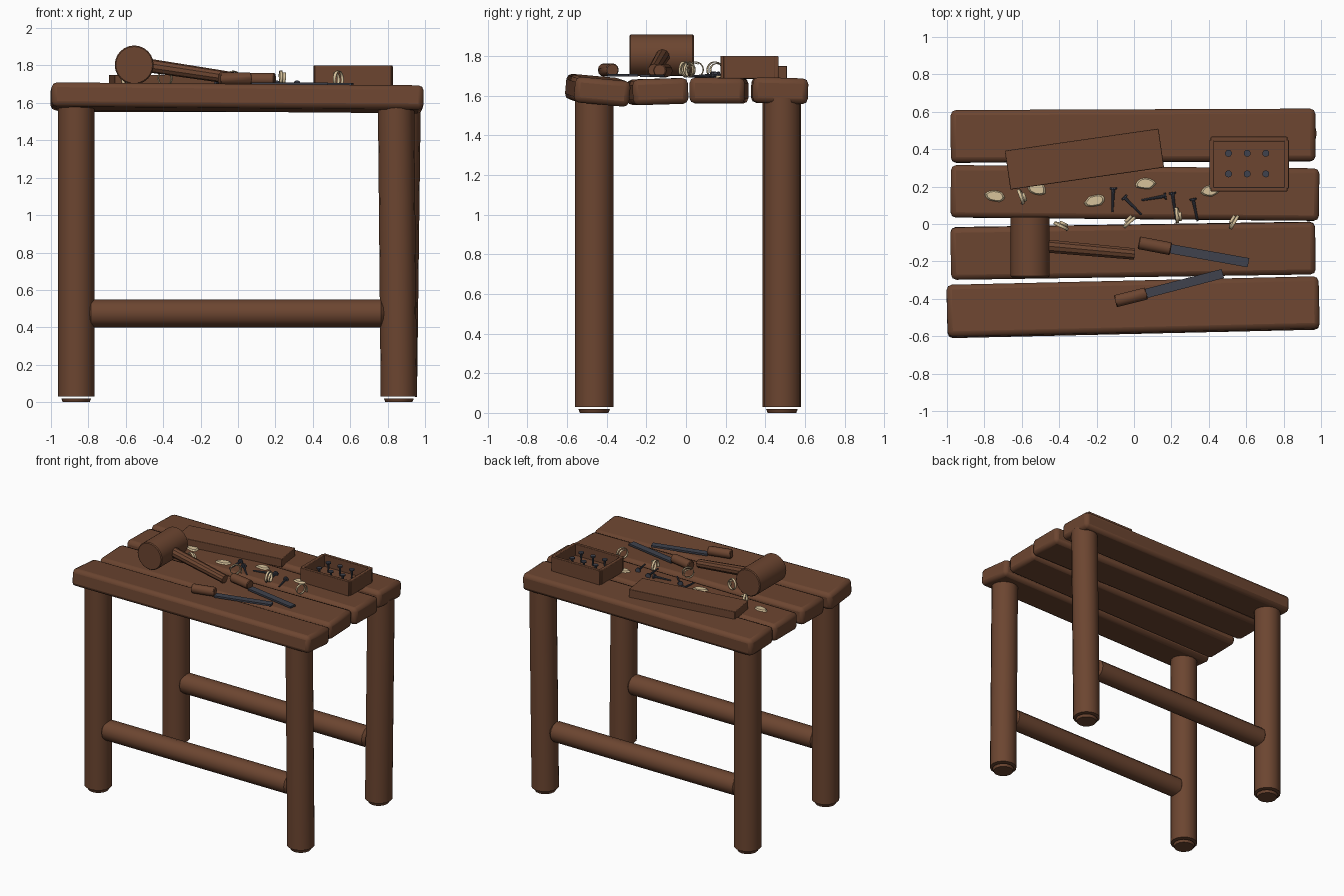
import bpy, bmesh, math, random
from mathutils import Vector

random.seed(4)
cube = bpy.data.objects.get("Cube")
if cube:
    bpy.data.objects.remove(cube, do_unlink=True)


def material(name, r, g, b):
    m = bpy.data.materials.new(name)
    m.use_nodes = True
    m.diffuse_color = (r, g, b, 1)
    bsdf = next(n for n in m.node_tree.nodes if n.type == 'BSDF_PRINCIPLED')
    bsdf.inputs["Base Color"].default_value = (r, g, b, 1)
    return m


WOOD = material("brown wood", 0.15, 0.06, 0.03)
STEEL = material("dark steel", 0.05, 0.055, 0.075)
SHAVING = material("pale shavings", 0.68, 0.54, 0.33)


def finish(ob, name, mat, bevel=0, segments=2):
    ob.name = ob.data.name = name
    ob.data.materials.append(mat)
    if bevel:
        mod = ob.modifiers.new("rounded edges", 'BEVEL')
        mod.width, mod.segments, mod.limit_method = bevel, segments, 'ANGLE'
    bpy.ops.object.select_all(action='DESELECT')
    ob.select_set(True)
    bpy.context.view_layer.objects.active = ob
    bpy.ops.object.shade_smooth_by_angle(angle=math.radians(35))
    return ob


def box(name, loc, size, mat=WOOD, rot=(0, 0, 0), bevel=0.0):
    bpy.ops.mesh.primitive_cube_add(size=1, location=loc, rotation=rot)
    ob = bpy.context.object
    ob.scale = size
    bpy.ops.object.transform_apply(location=False, rotation=False, scale=True)
    return finish(ob, name, mat, bevel)


def rod(name, start, end, r1, r2, mat=WOOD, sides=16, bevel=0.0):
    a, b = Vector(start), Vector(end)
    bpy.ops.mesh.primitive_cone_add(vertices=sides, radius1=r1, radius2=r2,
                                    depth=(b - a).length, location=(a + b) / 2)
    ob = bpy.context.object
    ob.rotation_euler = (b - a).to_track_quat('Z', 'Y').to_euler()
    return finish(ob, name, mat, bevel, 1)


def mesh_object(name, bm, loc, turn, mat):
    me = bpy.data.meshes.new(name)
    bm.to_mesh(me)
    bm.free()
    ob = bpy.data.objects.new(name, me)
    bpy.context.collection.objects.link(ob)
    ob.location, ob.rotation_euler.z = loc, turn
    return finish(ob, name, mat)


# Four uneven top planks: centre x, y, z, length, tilt about x, turn about z
planks = [(-0.005, -0.445, 1.627, 1.99, -0.09, 0.023),
          (-0.005, -0.143, 1.62, 1.95, 0.03, 0.015),
          (0.005, 0.166, 1.625, 1.97, -0.01, -0.009),
          (-0.005, 0.472, 1.625, 1.95, -0.03, 0.004)]
for i, (x, y, z, length, tilt, turn) in enumerate(planks):
    box(f"top_plank_{i + 1}", (x, y, z), (length, 0.28, 0.13),
        rot=(tilt, 0.008 if i == 0 else 0, turn), bevel=0.028)

# Legs with separate feet, and a rail along each long side
for side, y in (("front", -0.463), ("back", 0.484)):
    for hand, x, lean in (("right", -0.865, 0), ("left", 0.86, -0.015 if y < 0 else 0.02)):
        rod(f"{side}_{hand}_leg", (x, y, 0.03), (x + lean, y, 1.59), 0.097, 0.097)
        rod(f"{side}_{hand}_foot", (x, y, 0), (x, y, 0.02), 0.072, 0.08)
    rod(f"{side}_rail", (-0.81, y, 0.475), (0.79, y, 0.475), 0.075, 0.075,
        sides=12, bevel=0.025)

# Mallet
rod("mallet_head", (-0.555, -0.285, 1.803), (-0.555, 0.04, 1.803), 0.104, 0.104,
    sides=24, bevel=0.006)
rod("mallet_handle", (-0.5, -0.115, 1.803), (0, -0.16, 1.728), 0.037, 0.032, sides=10)

# Chisels: handle centre line, then blade tip
for i, (start, neck, tip, z) in enumerate([
        ((0.025, -0.1), (0.198, -0.133), (0.612, -0.207), 1.7),
        ((-0.1, -0.413), (0.067, -0.371), (0.475, -0.265), 1.703)]):
    rod(f"chisel_handle_{i + 1}", (*start, z + 0.026), (*neck, z + 0.026),
        0.034, 0.034, sides=12, bevel=0.005)
    a, b = Vector(neck), Vector(tip)
    d = b - a
    box(f"chisel_blade_{i + 1}", (*((a + b) / 2), z), (d.length, 0.05, 0.014),
        STEEL, (0, 0, math.atan2(d.y, d.x)))

# Loose board
box("loose_board", (-0.265, 0.347, 1.717), (0.83, 0.21, 0.066),
    rot=(0, 0, 0.143), bevel=0.004)

# Open nail box
box("nail_box_floor", (0.615, 0.32, 1.7), (0.4, 0.27, 0.025))
for s, side in ((-1, "near"), (1, "far")):
    box(f"nail_box_{side}_wall", (0.615, 0.32 + s * 0.134, 1.743),
        (0.41, 0.025, 0.113), bevel=0.004)
    box(f"nail_box_{side}_end", (0.615 + s * 0.2, 0.32, 1.743),
        (0.025, 0.26, 0.113), bevel=0.004)


def nail(name, head, point):
    h, p = Vector(head), Vector(point)
    d = (p - h).normalized()
    rod(name + "_shaft", h, p, 0.009, 0.005, STEEL, 8)
    rod(name + "_head", h, h + d * 0.01, 0.019, 0.019, STEEL, 10)


for i in range(6):
    x, y = 0.505 + 0.1 * (i % 3), 0.268 + 0.11 * (i // 3)
    nail(f"boxed_nail_{i + 1}", (x, y, 1.79), (x, y, 1.705))

# Nails lying on the top
for i, (hx, hy, px, py) in enumerate([
        (-0.11, 0.195, -0.115, 0.065), (-0.055, 0.145, 0.04, 0.05),
        (0.172, 0.15, 0.04, 0.127), (0.205, 0.17, 0.225, 0.02),
        (0.315, 0.137, 0.34, 0.015)]):
    nail(f"loose_nail_{i + 1}", (hx, hy, 1.702), (px, py, 1.696))

# Flat wood chips with ragged outlines
for i, (x, y) in enumerate([(-0.74, 0.15), (-0.52, 0.19), (-0.21, 0.125),
                            (0.06, 0.215), (0.41, 0.18)]):
    bm = bmesh.new()
    ring = []
    for k in range(12):
        a, r = math.tau * k / 12, random.uniform(0.85, 1.1)
        ring.append(bm.verts.new((0.055 * r * math.cos(a), 0.032 * r * math.sin(a), 0)))
    face = bm.faces.new(ring)
    top = bmesh.ops.extrude_face_region(bm, geom=[face])["geom"]
    for v in top:
        if isinstance(v, bmesh.types.BMVert):
            v.co = (v.co.x * 0.8, v.co.y * 0.8, 0.01)
    bmesh.ops.recalc_face_normals(bm, faces=bm.faces)
    mesh_object(f"wood_chip_{i + 1}", bm, (x, y, 1.691), random.uniform(-0.3, 0.3), SHAVING)

# Curled shavings: thin ribbons wound into loose upright coils
for i, (x, y, turn) in enumerate([(-0.6, 0.15, -65), (-0.39, -0.005, -20),
                                  (-0.03, 0.012, 48), (0.235, 0.05, -80),
                                  (0.53, 0.01, 65)]):
    bm = bmesh.new()
    rows = []
    for k in range(29):
        t = k / 28
        a = math.tau * 1.4 * t - 0.6
        r = 0.045 - 0.012 * t
        rows.append([bm.verts.new((r * math.cos(a), 0.025 * (t - 0.5) + w, r * math.sin(a)))
                     for w in (-0.008, 0.008)])
    for p, q in zip(rows, rows[1:]):
        bm.faces.new((p[0], p[1], q[1], q[0]))
    ob = mesh_object(f"curled_shaving_{i + 1}", bm, (x, y, 1.73), math.radians(turn), SHAVING)
    ob.modifiers.new("thickness", 'SOLIDIFY').thickness = 0.004
